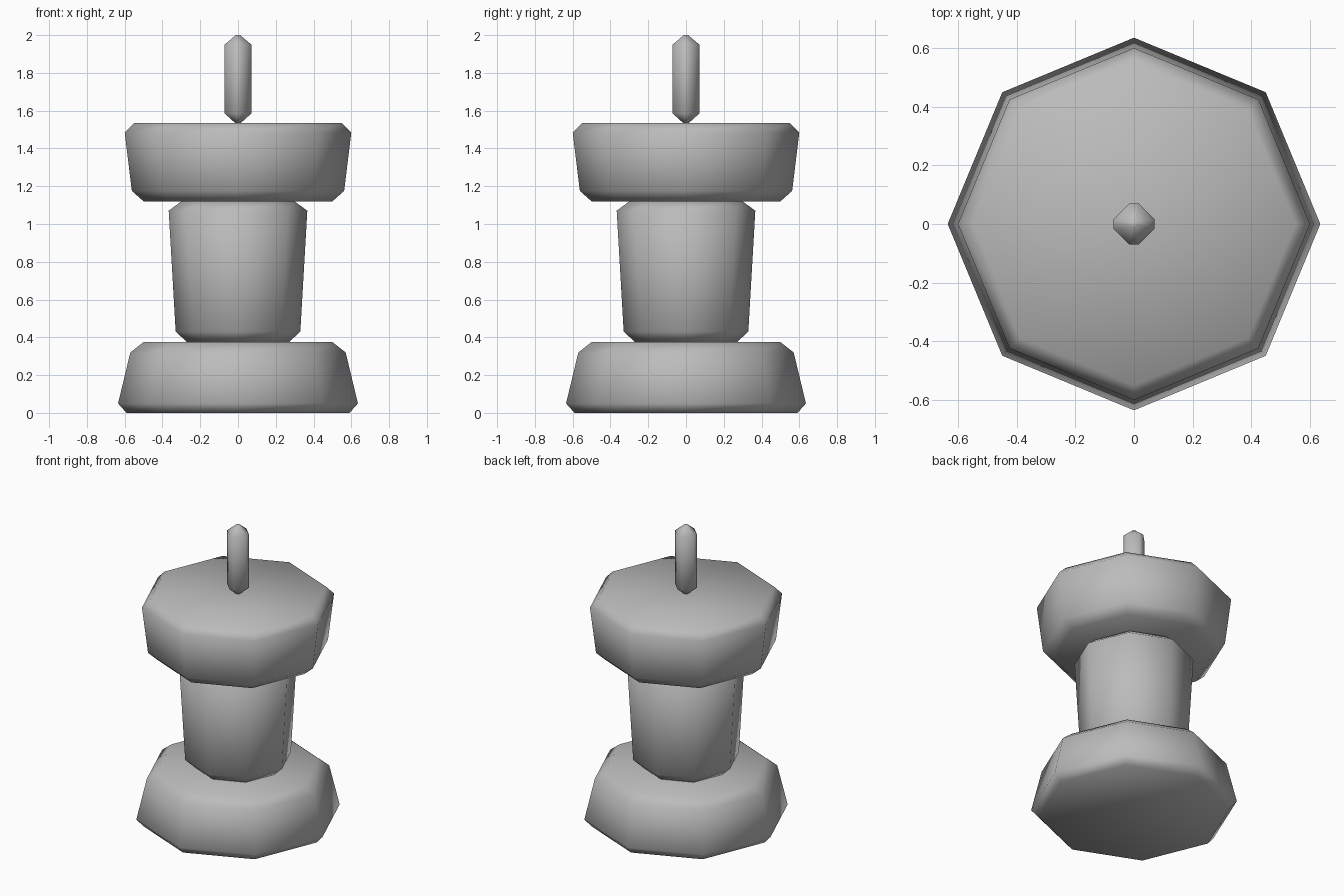
import bpy
import bmesh
from math import cos, sin, tau

default_cube = bpy.data.objects.get("Cube")
if default_cube:
    bpy.data.objects.remove(default_cube, do_unlink=True)

# Single grey finish
grey = bpy.data.materials.new("plain grey")
grey.use_nodes = True
colour = (0.5, 0.5, 0.5, 1)
grey.diffuse_color = colour
grey.node_tree.nodes["Principled BSDF"].inputs["Base Color"].default_value = colour


def loft(name, profile, angles):
    """Capped smooth solid from (radius, height) rings, bottom to top."""
    bm = bmesh.new()
    rings = [[bm.verts.new((r * cos(a), r * sin(a), z)) for a in angles]
             for r, z in profile]
    n = len(angles)
    for low, high in zip(rings, rings[1:]):
        for i in range(n):
            j = (i + 1) % n
            bm.faces.new((low[i], low[j], high[j], high[i]))
    bm.faces.new(rings[0][::-1])
    bm.faces.new(rings[-1])
    for face in bm.faces:
        face.smooth = True
    mesh = bpy.data.meshes.new(name)
    bm.to_mesh(mesh)
    bm.free()
    mesh.materials.append(grey)
    obj = bpy.data.objects.new(name, mesh)
    bpy.context.collection.objects.link(obj)
    return obj


octagon = [tau * i / 8 for i in range(8)]

# Flared foot, tapered grip and wide head, each with chamfered rims
loft("base", [(0.59, 0), (0.635, 0.05), (0.57, 0.32), (0.50, 0.375)], octagon)
loft("grip", [(0.27, 0.375), (0.33, 0.43), (0.367, 1.07), (0.30, 1.12)], octagon)
loft("head", [(0.50, 1.12), (0.562, 1.175), (0.60, 1.485), (0.55, 1.535)], octagon)

# Slim square pin with clipped corners and pointed ends
corners = [tau * i / 4 + s * 0.21 for i in range(4) for s in (-1, 1)]
loft("pin", [(0.012, 1.532), (0.072, 1.585), (0.072, 1.95), (0.012, 2.0)], corners)
